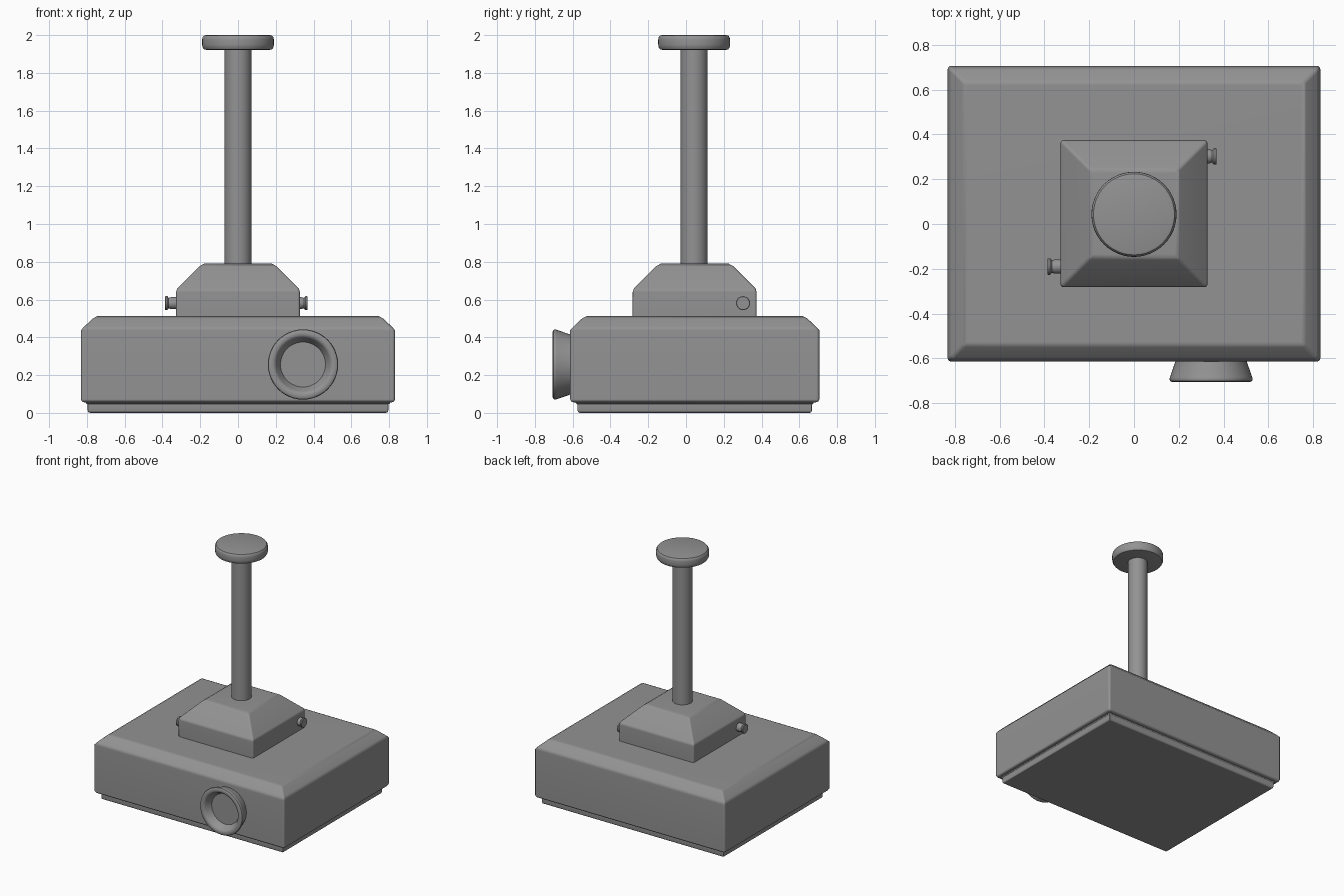
import bpy, bmesh, math
from mathutils import Matrix

if "Cube" in bpy.data.objects:
    bpy.data.objects.remove(bpy.data.objects["Cube"])

CY = 0.046  # shared centre line of body, mount and pole

grey = bpy.data.materials.new("dark_grey")
grey.diffuse_color = (0.29, 0.29, 0.29, 1)
grey.use_nodes = True
grey.node_tree.nodes["Principled BSDF"].inputs["Base Color"].default_value = grey.diffuse_color


def finish(name, bm, bevel=0.0, angle=35):
    bmesh.ops.recalc_face_normals(bm, faces=bm.faces)
    me = bpy.data.meshes.new(name)
    bm.to_mesh(me)
    bm.free()
    me.materials.append(grey)
    ob = bpy.data.objects.new(name, me)
    bpy.context.collection.objects.link(ob)
    bpy.ops.object.select_all(action='DESELECT')
    ob.select_set(True)
    bpy.context.view_layer.objects.active = ob
    if bevel:
        # Round the hard corners; shallow chamfer edges stay smooth-shaded
        bpy.ops.object.shade_smooth()
        m = ob.modifiers.new("soft_edges", 'BEVEL')
        m.width, m.segments, m.limit_method = bevel, 3, 'ANGLE'
        m.angle_limit = math.radians(52)
        ob.modifiers.new("even_shading", 'WEIGHTED_NORMAL')
    else:
        bpy.ops.object.shade_smooth_by_angle(angle=math.radians(angle))
    return ob


def rect_stack(name, levels, bevel):
    """Closed solid through rectangles (half x, half y, z)."""
    bm = bmesh.new()
    rings = [[bm.verts.new((sx * hx, CY + sy * hy, z))
              for sx, sy in ((-1, -1), (1, -1), (1, 1), (-1, 1))]
             for hx, hy, z in levels]
    for a, b in zip(rings, rings[1:]):
        for i in range(4):
            j = (i + 1) % 4
            bm.faces.new((a[i], a[j], b[j], b[i]))
    bm.faces.new(rings[0][::-1])
    bm.faces.new(rings[-1])
    return finish(name, bm, bevel)


def lathe(name, profile, matrix, n=48):
    """Revolve (radius, height) points round local z, capping both ends."""
    bm = bmesh.new()
    rings = [[bm.verts.new((r * math.cos(2 * math.pi * i / n),
                            r * math.sin(2 * math.pi * i / n), h))
              for i in range(n)] for r, h in profile]
    for a, b in zip(rings, rings[1:]):
        for i in range(n):
            j = (i + 1) % n
            bm.faces.new((a[i], a[j], b[j], b[i]))
    bm.faces.new(rings[0][::-1])
    bm.faces.new(rings[-1])
    bm.transform(matrix)
    return finish(name, bm)


# Projector body and the recessed base plate
rect_stack("body", [(0.81, 0.638, 0.055), (0.826, 0.654, 0.06),
                    (0.832, 0.66, 0.072), (0.832, 0.66, 0.437),
                    (0.814, 0.642, 0.457), (0.768, 0.596, 0.5),
                    (0.745, 0.573, 0.512)], 0.014)
rect_stack("base_plate", [(0.783, 0.608, 0.0), (0.792, 0.617, 0.004),
                          (0.796, 0.621, 0.013), (0.796, 0.621, 0.046),
                          (0.805, 0.63, 0.05), (0.805, 0.63, 0.07)], 0.008)

# Tapered ceiling mount
rect_stack("mount", [(0.328, 0.328, 0.50), (0.328, 0.328, 0.64),
                     (0.322, 0.322, 0.659), (0.205, 0.205, 0.776),
                     (0.18, 0.18, 0.79)], 0.012)

# Pole and rounded ceiling flange
at_pole = Matrix.Translation((0, CY - 0.003, 0))
lathe("pole", [(0.072, 0.77), (0.072, 1.94)], at_pole)
flange = [(0.168, 1.922), (0.181, 1.925), (0.188, 1.936), (0.19, 1.95),
          (0.19, 1.976), (0.188, 1.988), (0.181, 1.997), (0.17, 2.0)]
lathe("ceiling_flange", flange, at_pole)

# Flared lens with a rounded rim and recessed glass
at_lens = Matrix.Translation((0.344, -0.60, 0.256)) @ Matrix.Rotation(math.pi / 2, 4, 'X')
lathe("lens", [(0.155, -0.02), (0.158, 0.01), (0.184, 0.085), (0.186, 0.093),
               (0.183, 0.101), (0.174, 0.106), (0.158, 0.106), (0.148, 0.101),
               (0.142, 0.093), (0.119, 0.05)], at_lens)

# Side thumb screws, the right one sunk a little deeper
screw = [(0.032, -0.06), (0.032, -0.035), (0.028, -0.02), (0.034, -0.015),
         (0.037, -0.012), (0.037, -0.003), (0.034, 0.0)]
for name, x, y, s in (("left_screw", -0.387, -0.19, -1), ("right_screw", 0.369, 0.302, 1)):
    lathe(name, screw, Matrix.Translation((x, y, 0.581))
          @ Matrix.Rotation(s * math.pi / 2, 4, 'Y'), 24)
